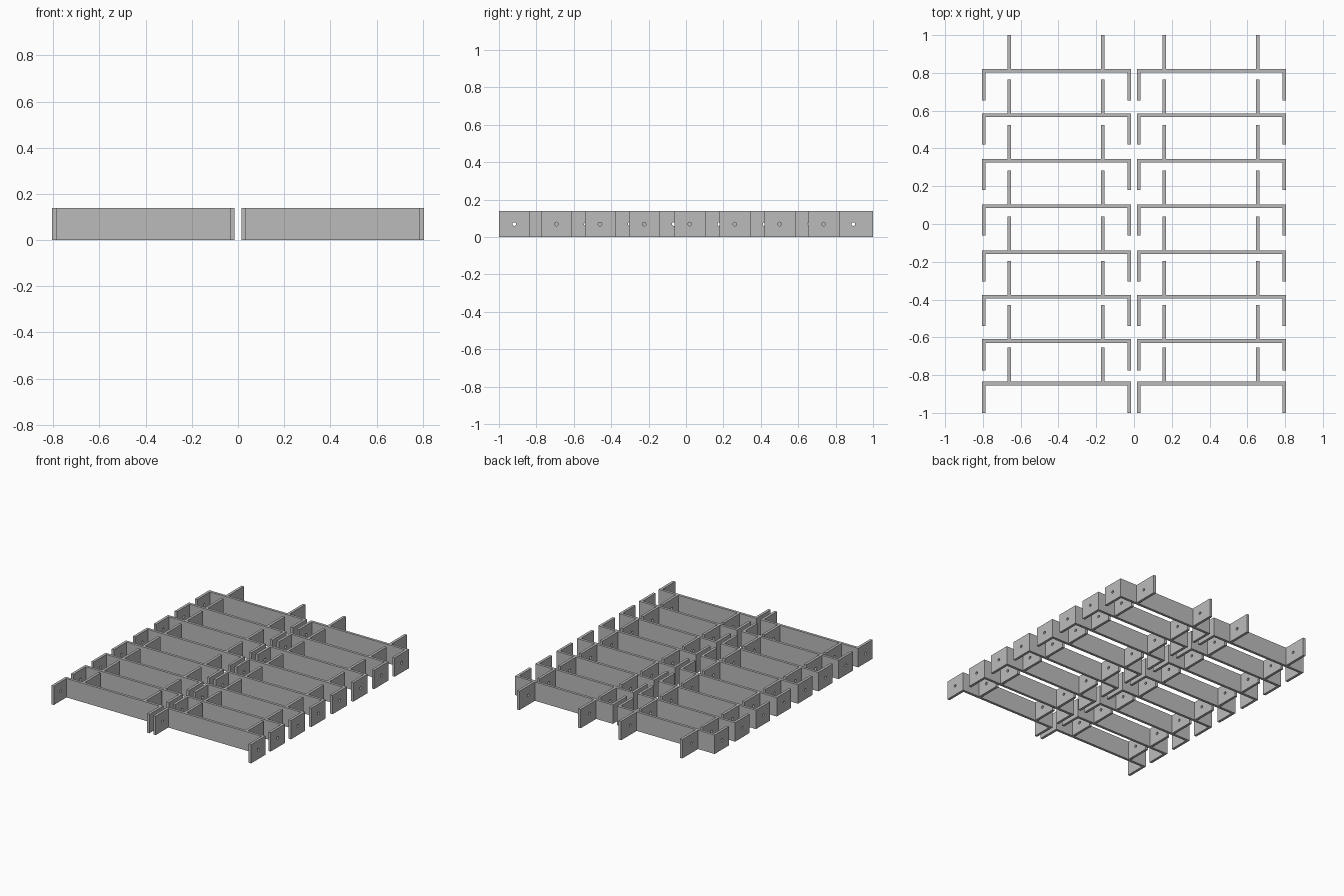
import bpy, bmesh, math

if "Cube" in bpy.data.objects:
    bpy.data.objects.remove(bpy.data.objects["Cube"])

H = 0.138        # height of every plate
T = 0.019        # plate thickness
R = 0.010        # bolt hole radius
W = 0.79         # width of one channel
SEG = 16

steel = bpy.data.materials.new("grey steel")
steel.diffuse_color = (0.5, 0.5, 0.5, 1)
steel.use_nodes = True
steel.node_tree.nodes["Principled BSDF"].inputs["Base Color"].default_value = steel.diffuse_color


def finish(name, bm):
    bmesh.ops.recalc_face_normals(bm, faces=bm.faces)
    me = bpy.data.meshes.new(name)
    bm.to_mesh(me)
    bm.free()
    me.materials.append(steel)
    bpy.context.collection.objects.link(bpy.data.objects.new(name, me))


def web(name, x0, x1, y0, y1):
    """Solid long plate."""
    bm = bmesh.new()
    bmesh.ops.create_cube(bm, size=1)
    for v in bm.verts:
        v.co = ((x0 + x1) / 2 + v.co.x * (x1 - x0),
                (y0 + y1) / 2 + v.co.y * (y1 - y0), (v.co.z + 0.5) * H)
    finish(name, bm)


def drilled_plate(name, x, y0, y1, hole_y):
    """Plate across x with a round bolt hole; rings run hole -> outline."""
    bm = bmesh.new()
    rings = []
    for px in (x, x + T):
        hole, rim = [], []
        for i in range(SEG):
            a = 2 * math.pi * i / SEG
            c, s = math.cos(a), math.sin(a)
            m = max(abs(c), abs(s))
            hole.append(bm.verts.new((px, hole_y + R * c, H / 2 + R * s)))
            rim.append(bm.verts.new((px, (y0 + y1) / 2 + c / m * (y1 - y0) / 2,
                                     H / 2 + s / m * H / 2)))
        rings += [hole, rim]
    h0, r0, h1, r1 = rings
    for a, b in ((h0, r0), (r0, r1), (r1, h1), (h1, h0)):
        for i in range(SEG):
            j = (i + 1) % SEG
            bm.faces.new((a[i], a[j], b[j], b[i]))
    finish(name, bm)


# eight rows of two channels, each with two end flanges and two rear fins
rows = (0.82, 0.585, 0.345, 0.104, -0.14, -0.376, -0.61, -0.835)
for back in rows:
    for x in (-0.806, 0.016):
        web("channel_web", x, x + W, back - T, back)
        for fx in (x, x + W - T):
            drilled_plate("end_flange", fx, back - 0.165, back - T, back - 0.084)
        for fx in (0.135, 0.630):
            drilled_plate("rear_fin", x + fx, back, back + 0.18, back + 0.075)
